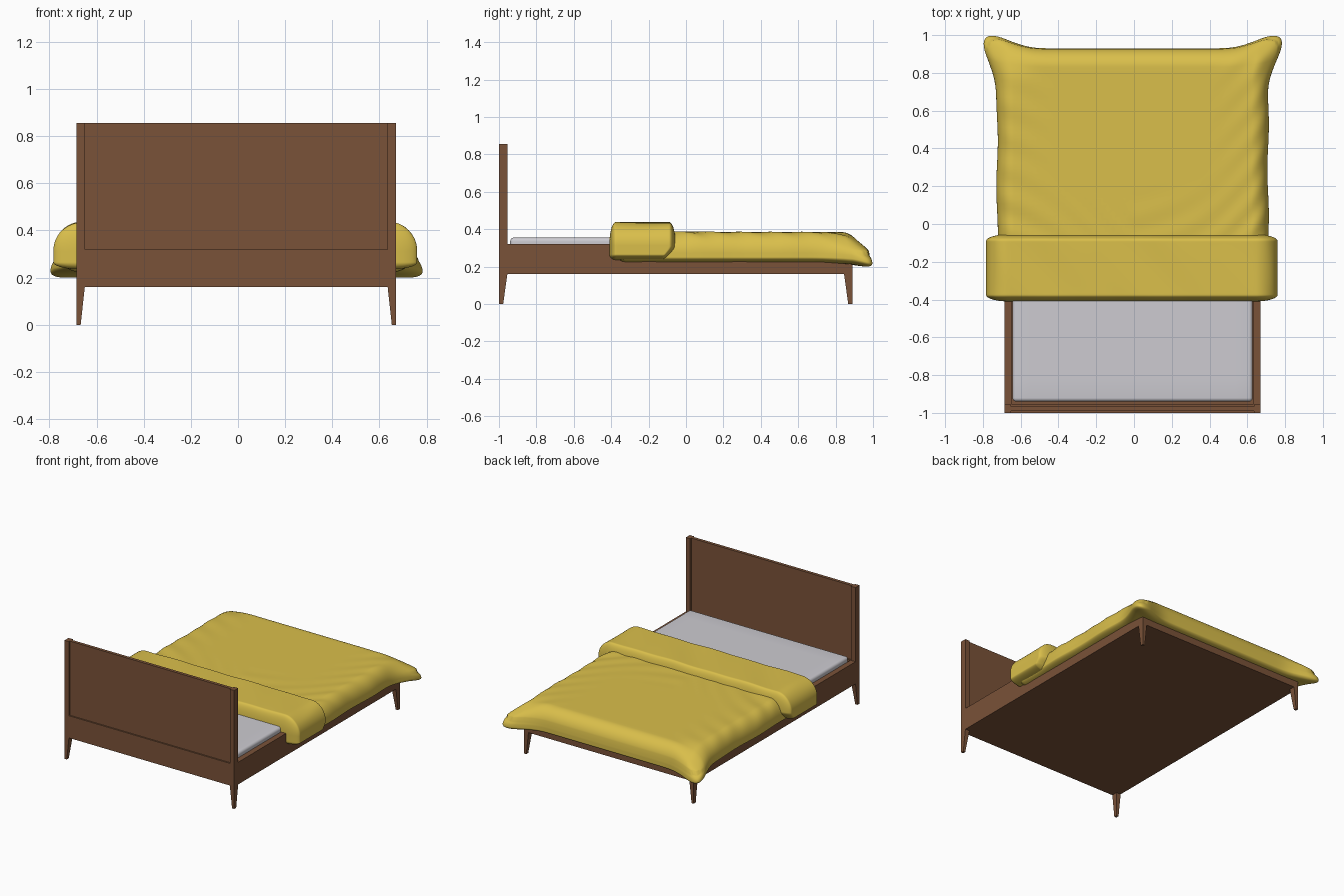
import bpy, bmesh, math
from mathutils import Vector

if "Cube" in bpy.data.objects:
    bpy.data.objects.remove(bpy.data.objects["Cube"])


def material(name, rgb):
    m = bpy.data.materials.new(name)
    m.diffuse_color = (*rgb, 1)
    m.use_nodes = True
    m.node_tree.nodes["Principled BSDF"].inputs["Base Color"].default_value = m.diffuse_color
    return m


WOOD = material("brown wood", (0.195, 0.085, 0.04))
SHEET = material("pale grey sheet", (0.61, 0.60, 0.64))
CLOTH = material("mustard cloth", (0.70, 0.52, 0.07))


def finish(name, bm, mat, smooth=False):
    bmesh.ops.recalc_face_normals(bm, faces=bm.faces)
    me = bpy.data.meshes.new(name)
    bm.to_mesh(me)
    bm.free()
    me.materials.append(mat)
    for p in me.polygons:
        p.use_smooth = smooth
    ob = bpy.data.objects.new(name, me)
    bpy.context.collection.objects.link(ob)
    return ob


def box(name, lo, hi, mat, warp=None):
    """Box between two corners; warp may move each vertex."""
    bm = bmesh.new()
    bmesh.ops.create_cube(bm, size=2)
    for v in bm.verts:
        v.co = Vector([lo[i] if v.co[i] < 0 else hi[i] for i in range(3)])
        if warp:
            v.co = warp(v.co)
    return finish(name, bm, mat)


def soft_box(name, lo, hi, r_lo, r_hi, mat, cuts, warp=None):
    """Rounded box with its own radius for each axis and side."""
    f = 0.7
    bm = bmesh.new()
    bmesh.ops.create_cube(bm, size=2)
    bmesh.ops.subdivide_edges(bm, edges=bm.edges[:], cuts=cuts, use_grid_fill=True)
    for v in bm.verts:
        core, d, r = Vector(), Vector(), Vector()
        for i in range(3):
            a = v.co[i]
            s, e = lo[i] + r_lo[i], hi[i] - r_hi[i]
            k = max(-f, min(f, a)) / f
            core[i] = (s + e) / 2 + k * (e - s) / 2
            t = max(0, abs(a) - f) / (1 - f)
            d[i] = math.copysign(math.tan(t * math.pi / 4), a)
            r[i] = r_lo[i] if a < 0 else r_hi[i]
        d.normalize()
        p = core + Vector([d[i] * r[i] for i in range(3)])
        v.co = warp(p) if warp else p
    return finish(name, bm, mat, True)


X0, X1, Y0, Y1 = -0.685, 0.67, -1.0, 0.89
CX = (X0 + X1) / 2

# frame: side rails, foot rail, closed underside
box("left_rail", (X0, -0.955, 0.16), (X0 + 0.04, Y1, 0.32), WOOD)
box("right_rail", (X1 - 0.04, -0.955, 0.16), (X1, Y1, 0.32), WOOD)
box("foot_rail", (X0 + 0.04, Y1 - 0.04, 0.16), (X1 - 0.04, Y1, 0.32), WOOD)
box("base_panel", (X0 + 0.04, -0.955, 0.16), (X1 - 0.04, Y1 - 0.04, 0.19), WOOD)

# headboard: lower rail, two posts, recessed panel
box("head_rail", (X0, Y0, 0.16), (X1, -0.955, 0.32), WOOD)
box("left_post", (X0, Y0, 0.32), (X0 + 0.035, -0.955, 0.855), WOOD)
box("right_post", (X1 - 0.035, Y0, 0.32), (X1, -0.955, 0.855), WOOD)
box("head_panel", (X0 + 0.035, -0.99, 0.32), (X1 - 0.035, -0.967, 0.855), WOOD)

# legs: outer faces upright, inner faces tapered
for sx, xn in ((-1, "left"), (1, "right")):
    for sy, yn in ((-1, "head"), (1, "foot")):
        ox = X0 if sx < 0 else X1
        oy = Y0 if sy < 0 else Y1

        def taper(p):
            k = 0.5 if p.z < 0.01 else 1
            return Vector((ox + (p.x - ox) * k, oy + (p.y - oy) * k, p.z))
        ix, iy = ox - sx * 0.035, oy - sy * 0.045
        box(f"{yn}_{xn}_leg", (min(ox, ix), min(oy, iy), 0),
            (max(ox, ix), max(oy, iy), 0.16), WOOD, taper)

# mattress
soft_box("mattress", (X0 + 0.042, -0.94, 0.19), (X1 - 0.042, 0.84, 0.355),
         (0.02,) * 3, (0.02,) * 3, SHEET, 20)


def smooth(a, b, x):
    t = max(0, min(1, (x - a) / (b - a)))
    return t * t * (3 - 2 * t)


# blanket: hangs over the sides, foot corners flare into drooping ears
def drape(p):
    x, y, z = p
    s = -1 if x < CX else 1
    ax = abs(x - CX)
    top = smooth(0.25, 0.38, z)
    # soft wrinkles near the edges and the fold
    edge = smooth(0.35, 0.7, ax) + 0.7 * (1 - smooth(-0.05, 0.3, y))
    z += 0.0025 * top * edge * math.sin(38 * (y - 0.8 * ax) + 5 * math.sin(4 * x))
    x += s * 0.004 * smooth(0.6, 0.72, ax) * math.sin(13 * y + s)
    # foot edge hangs lower and bows inward slightly
    foot = smooth(0.82, 0.92, y)
    if z < 0.3:
        z -= 0.022 * foot
    # corner ears
    d2 = (ax - 0.69) ** 2 + (y - 0.89) ** 2
    w = math.exp(-d2 / 0.1 ** 2)
    low = 1 - 0.65 * top
    return Vector((x + s * 0.088 * w * low, y + 0.088 * w * low,
                   z - 0.035 * w * top - 0.012 * w * (1 - top)))


soft_box("blanket", (-0.725, -0.37, 0.22), (0.71, 0.93, 0.384),
         (0.09, 0.05, 0.03), (0.09, 0.10, 0.11), CLOTH, 60, drape)


# turned-back fold across the blanket
def fold_wave(p):
    x, y, z = p
    if z > 0.38:
        z += 0.003 * math.sin(16 * x + 14 * y) * math.sin(5 * x + 1) * smooth(0.38, 0.43, z)
    # back lower corner pulls in on the hanging sides
    y -= 0.045 * smooth(-0.2, -0.06, y) * (1 - smooth(0.235, 0.31, z))
    return Vector((x, y, z))


soft_box("blanket_fold", (-0.783, -0.41, 0.235), (0.76, -0.055, 0.435),
         (0.12, 0.035, 0.03), (0.12, 0.035, 0.12), CLOTH, 50, fold_wave)
